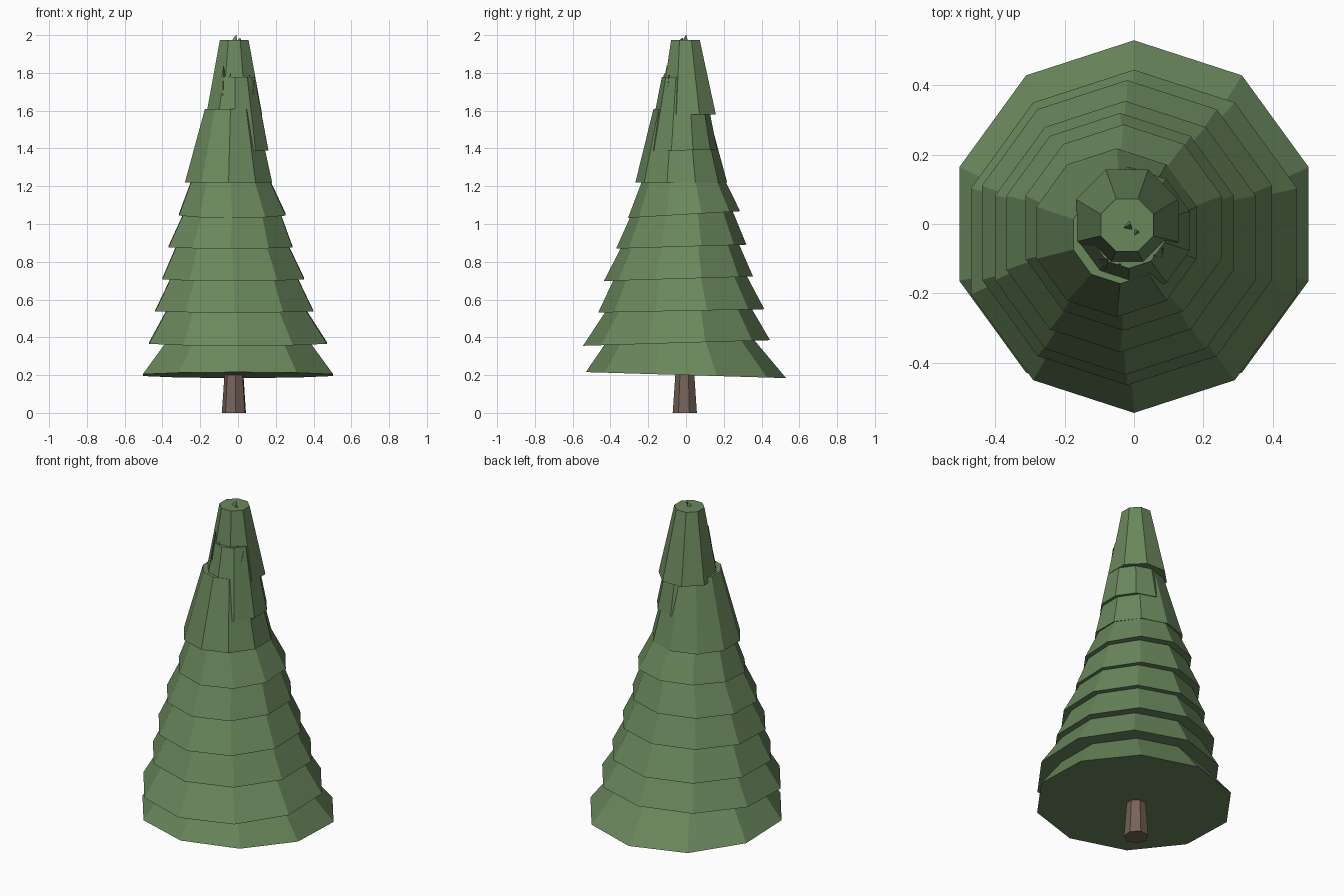
import bpy, bmesh, math

cube = bpy.data.objects.get("Cube")
if cube:
    bpy.data.objects.remove(cube, do_unlink=True)


def material(name, colour):
    mat = bpy.data.materials.new(name)
    mat.use_nodes = True
    mat.diffuse_color = colour
    mat.node_tree.nodes["Principled BSDF"].inputs["Base Color"].default_value = colour
    return mat


needle_green = material("needle_green", (0.145, 0.245, 0.108, 1))
bark_brown = material("bark_brown", (0.18, 0.125, 0.097, 1))


def frustum(name, mat, sides, low, high, tilt=0.0, turn=90):
    """Closed flat-faced frustum; low and high are (x, y, z, radius)."""
    bm = bmesh.new()
    rings = []
    for x, y, z, r in (low, high):
        ring = []
        for i in range(sides):
            a = math.radians(turn) + math.tau * i / sides
            dy = r * math.sin(a)
            ring.append(bm.verts.new((x + r * math.cos(a), y + dy, z + tilt * dy)))
        rings.append(ring)
    a, b = rings
    for i in range(sides):
        j = (i + 1) % sides
        bm.faces.new((a[i], a[j], b[j], b[i]))
    bm.faces.new(a[::-1])
    bm.faces.new(b)
    mesh = bpy.data.meshes.new(name)
    bm.to_mesh(mesh)
    bm.free()
    mesh.materials.append(mat)
    obj = bpy.data.objects.new(name, mesh)
    bpy.context.collection.objects.link(obj)
    return obj


# Trunk, leaning slightly
frustum("trunk", bark_brown, 7, (-0.02, -0.005, 0, 0.066), (-0.02, -0.005, 0.3, 0.045), turn=20)

# Skirts of branches: lower ring, upper ring, tilt
tiers = [
    ((0, 0, 0.20, 0.53), (0, -0.02, 0.41, 0.37), -0.03),
    ((0, -0.05, 0.37, 0.495), (-0.01, -0.04, 0.58, 0.365), 0.03),
    ((-0.02, -0.025, 0.54, 0.44), (-0.02, -0.03, 0.75, 0.335), 0.02),
    ((-0.025, -0.04, 0.71, 0.395), (-0.03, -0.03, 0.92, 0.295), 0.03),
    ((-0.04, -0.025, 0.88, 0.345), (-0.03, -0.02, 1.09, 0.255), 0.03),
    ((-0.03, -0.01, 1.05, 0.297), (-0.04, -0.02, 1.26, 0.205), 0.06),
    ((-0.05, -0.025, 1.22, 0.243), (-0.04, -0.03, 1.61, 0.142), 0.0),
    ((-0.015, -0.02, 1.39, 0.185), (-0.015, -0.02, 1.78, 0.108), 0.02),
]
for n, (low, high, tilt) in enumerate(tiers, 1):
    frustum(f"branch_tier_{n}", needle_green, 10, low, high, tilt)

# Blunt crown
frustum("crown", needle_green, 8, (-0.02, 0.01, 1.58, 0.16), (-0.02, -0.003, 1.975, 0.082), turn=67.5)

# Ragged slivers on the front and the tip
slivers = [(-0.085, -0.11, 1.68, 1.84), (-0.05, -0.125, 1.62, 1.80),
           (0.05, -0.10, 1.70, 1.79), (0.075, -0.08, 1.66, 1.76),
           (-0.02, -0.01, 1.96, 2.0), (0.0, -0.03, 1.96, 1.985)]
for n, (x, y, z0, z1) in enumerate(slivers, 1):
    frustum(f"sliver_{n}", needle_green, 3, (x, y, z0, 0.022), (x + 0.01, y + 0.01, z1, 0.002), turn=40 * n)
